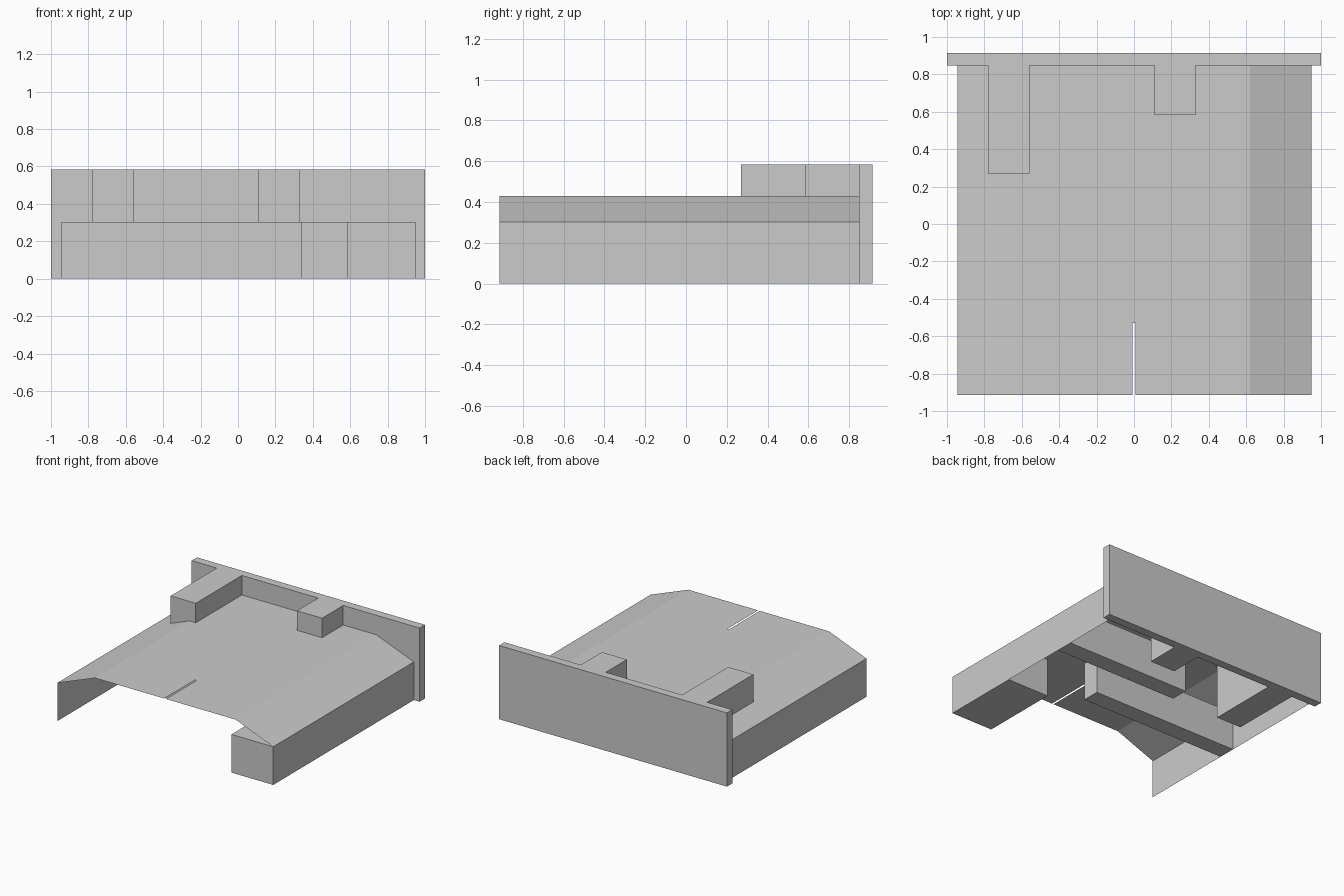
import bpy, bmesh

if "Cube" in bpy.data.objects:
    bpy.data.objects.remove(bpy.data.objects["Cube"])

FRONT, BACK = -0.915, 0.915
PANEL_Y = 0.848            # front face of the back panel
LEFT, RIGHT = -0.945, 0.95
WALL_Z, ROOF_Z, PANEL_Z = 0.303, 0.43, 0.585


def finish(name, bm):
    mesh = bpy.data.meshes.new(name)
    bm.to_mesh(mesh)
    bm.free()
    obj = bpy.data.objects.new(name, mesh)
    bpy.context.collection.objects.link(obj)
    return obj


def prism(name, outline, height):
    """Closed solid: a plan outline raised from the ground."""
    bm = bmesh.new()
    face = bm.faces.new([bm.verts.new((x, y, 0)) for x, y in outline])
    res = bmesh.ops.extrude_face_region(bm, geom=[face])
    top = [v for v in res["geom"] if isinstance(v, bmesh.types.BMVert)]
    bmesh.ops.translate(bm, verts=top, vec=(0, 0, height))
    bmesh.ops.recalc_face_normals(bm, faces=bm.faces)
    return finish(name, bm)


def box(name, x0, x1, y0, y1):
    return prism(name, [(x0, y0), (x1, y0), (x1, y1), (x0, y1)], WALL_Z)


def add_sheet(bm, profile, y0, y1):
    """Open sheet: an x-z profile swept along y."""
    rows = [[bm.verts.new((x, y, z)) for x, z in profile] for y in (y0, y1)]
    for i in range(len(profile) - 1):
        bm.faces.new((rows[0][i], rows[0][i + 1], rows[1][i + 1], rows[1][i]))


# Thin shell: side walls, sloped shoulders and flat roof with a front slot
bm = bmesh.new()
slot_l, slot_r, slot_end = -0.007, 0.008, -0.53
left = [(LEFT, 0), (LEFT, WALL_Z), (-0.615, ROOF_Z), (slot_l, ROOF_Z)]
right = [(slot_r, ROOF_Z), (0.62, ROOF_Z), (RIGHT, WALL_Z), (RIGHT, 0)]
for y0, y1 in ((FRONT, slot_end), (slot_end, PANEL_Y)):
    add_sheet(bm, left, y0, y1)
    add_sheet(bm, right, y0, y1)
add_sheet(bm, [(slot_l, ROOF_Z), (slot_r, ROOF_Z)], slot_end, PANEL_Y)
bmesh.ops.remove_doubles(bm, verts=bm.verts, dist=0.0005)
finish("roof_shell", bm)

# Back panel with its two forward-reaching blocks
prism("back_panel", [
    (-1, BACK), (-1, PANEL_Y),
    (-0.78, PANEL_Y), (-0.78, 0.27), (-0.56, 0.27), (-0.56, PANEL_Y),
    (0.11, PANEL_Y), (0.11, 0.583), (0.33, 0.583), (0.33, PANEL_Y),
    (1, PANEL_Y), (1, BACK)], PANEL_Z)

# Inner walls below the roof
box("front_corner_block", 0.583, RIGHT, FRONT, -0.28)
box("left_inner_wall", LEFT, 0.343, -0.15, -0.01)
box("right_inner_wall", -0.14, RIGHT, 0.275, 0.415)
